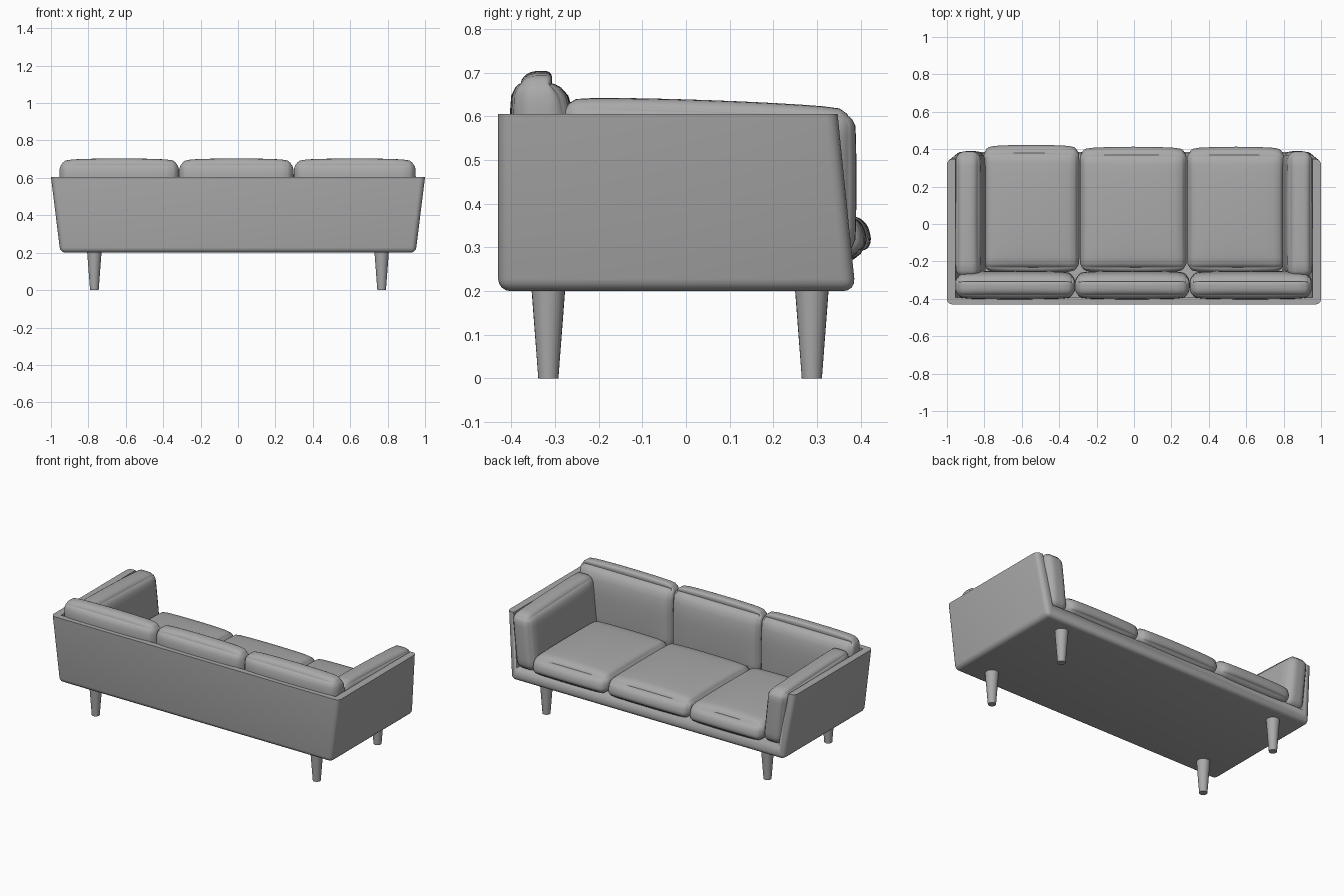
import bpy, bmesh, math
from mathutils import Vector

if "Cube" in bpy.data.objects:
    bpy.data.objects.remove(bpy.data.objects["Cube"], do_unlink=True)

grey = bpy.data.materials.new("soft grey")
grey.use_nodes = True
grey.diffuse_color = (0.4, 0.4, 0.4, 1)
grey.node_tree.nodes["Principled BSDF"].inputs["Base Color"].default_value = (0.4, 0.4, 0.4, 1)


def finish(name, bm, angle=40):
    mesh = bpy.data.meshes.new(name)
    bmesh.ops.recalc_face_normals(bm, faces=bm.faces)
    bm.to_mesh(mesh)
    bm.free()
    mesh.materials.append(grey)
    obj = bpy.data.objects.new(name, mesh)
    bpy.context.collection.objects.link(obj)
    bpy.ops.object.select_all(action="DESELECT")
    obj.select_set(True)
    bpy.context.view_layer.objects.active = obj
    bpy.ops.object.shade_smooth_by_angle(angle=math.radians(angle))
    return obj


def tapered_box(bottom, top):
    """Box from two (half width, y back, y front, z) rectangles."""
    bm = bmesh.new()
    rings = []
    for w, y0, y1, z in (bottom, top):
        rings.append([bm.verts.new(c) for c in
                      ((-w, y0, z), (w, y0, z), (w, y1, z), (-w, y1, z))])
    low, high = rings
    bm.faces.new(low[::-1])
    bm.faces.new(high)
    for i in range(4):
        j = (i + 1) % 4
        bm.faces.new((low[i], low[j], high[j], high[i]))
    return bm


def cushion(name, lo, hi, r, puff, shape=None):
    """Rounded, puffed box between two corners; shape adjusts each point."""
    lo, hi = Vector(lo), Vector(hi)
    mid, half = (lo + hi) / 2, (hi - lo) / 2
    bm = bmesh.new()
    bmesh.ops.create_cube(bm, size=2)
    bmesh.ops.subdivide_edges(bm, edges=bm.edges[:], cuts=13, use_grid_fill=True)
    for v in bm.verts:
        t = Vector([math.sin(c * math.pi / 2) for c in v.co])
        p = Vector([t[i] * half[i] for i in range(3)])
        core = Vector([max(-half[i] + r, min(half[i] - r, p[i])) for i in range(3)])
        d = p - core
        if d.length > 1e-6:
            p = core + d.normalized() * r
        # puff every side towards its middle
        for i in range(3):
            a, b = t[(i + 1) % 3], t[(i + 2) % 3]
            p[i] += t[i] * puff[i] * ((1 - a * a) * (1 - b * b)) ** 0.5
        if shape:
            p = shape(p, t)
        v.co = mid + p
    return finish(name, bm, 60)


# Shell: a bevelled tapered block, hollowed towards the open side
bm = tapered_box((0.95, -0.43, 0.388, 0.2), (1.0, -0.43, 0.347, 0.605))
edges = [e for e in bm.edges if min(v.co.z for v in e.verts) < 0.3]
bmesh.ops.bevel(bm, geom=edges, offset=0.028, segments=4, profile=0.5, affect="EDGES")
shell = finish("shell", bm)
cutter = finish("shell_cutter", tapered_box((0.91, -0.393, 0.6, 0.28), (0.965, -0.393, 0.6, 0.68)))
cutter.hide_render = True
cutter.hide_viewport = True
hollow = shell.modifiers.new("hollow", "BOOLEAN")
hollow.object = cutter
hollow.operation = "DIFFERENCE"
hollow.solver = "EXACT"
bpy.context.view_layer.objects.active = shell
bpy.ops.object.modifier_apply(modifier="hollow")
bpy.data.objects.remove(cutter, do_unlink=True)


# Seat cushions, with a front that spreads at the bottom
def seat_shape(p, t):
    if t.y > 0:
        p.y -= 0.012 * t.y * t.z
    return p


for name, x0, x1, front in (("right", -0.805, -0.292, 0.405),
                            ("middle", -0.29, 0.282, 0.395), ("left", 0.284, 0.805, 0.395)):
    cushion("seat_cushion_" + name, (x0, -0.245, 0.28), (x1, front, 0.385),
            0.045, (0, 0.016, 0.022), seat_shape)


# Back cushions, thinner towards the top
def back_shape(p, t):
    if t.y > 0 and t.z > 0:
        p.y -= 0.03 * t.z ** 3 * t.y
    return p


for name, x0, x1 in (("right", -0.955, -0.315), ("middle", -0.315, 0.297), ("left", 0.298, 0.95)):
    cushion("back_cushion_" + name, (x0, -0.393, 0.3), (x1, -0.262, 0.69),
            0.05, (0, 0.012, 0.014), back_shape)

# Arm cushions, leaning with the shell and dropping slightly to the front
for name, s in (("right", -1), ("left", 1)):
    def arm_shape(p, t, s=s):
        p.x += s * 0.1 * (p.z - 0.17)
        p.z -= 0.012 * t.y * max(t.z, 0)
        return p
    x0, x1 = sorted((s * 0.825, s * 0.955))
    cushion("arm_cushion_" + name, (x0, -0.285, 0.28), (x1, 0.385, 0.625),
            0.045, (0.008, 0.005, 0.012), arm_shape)

# Tapered legs
for side, x in (("right", -0.768), ("left", 0.768)):
    for end, y in (("front", -0.315), ("rear", 0.288)):
        bm = bmesh.new()
        bmesh.ops.create_cone(bm, cap_ends=True, segments=24, radius1=0.023,
                              radius2=0.039, depth=0.21)
        bmesh.ops.translate(bm, verts=bm.verts, vec=(x, y, 0.105))
        finish(f"{end}_leg_{side}", bm)
